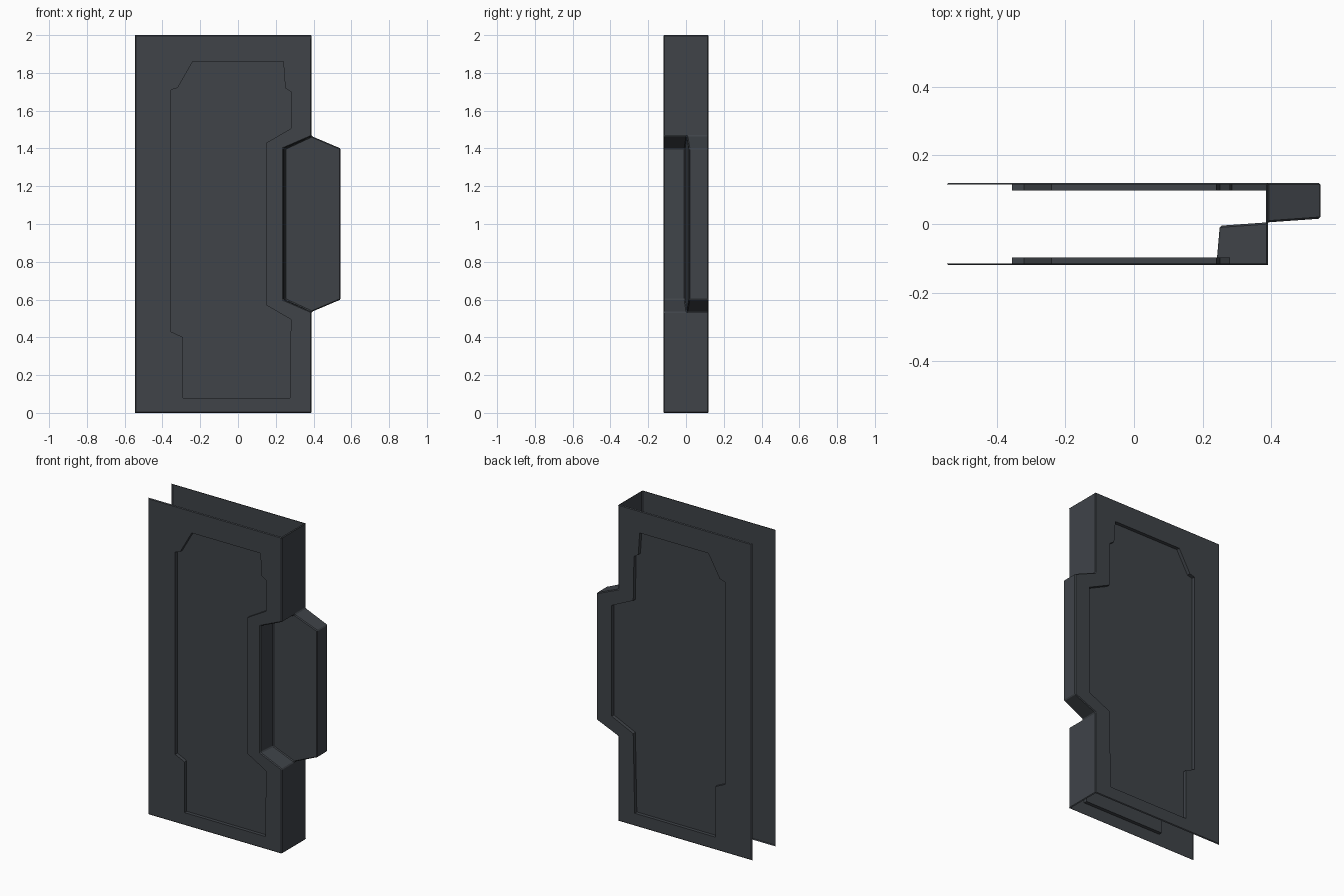
import bpy, bmesh

if "Cube" in bpy.data.objects:
    bpy.data.objects.remove(bpy.data.objects["Cube"])

LEFT, RIGHT, TIP = -0.54, 0.39, 0.543   # door edge, latch edge, tongue tip
H, D, DEPTH = 2.0, 0.12, 0.022          # height, half thickness, recess depth
LIP = 0.005                             # rolled rim on the open edges

# dark blue-grey paint
paint = bpy.data.materials.new("dark_paint")
paint.diffuse_color = (0.05, 0.057, 0.066, 1)
paint.use_nodes = True
paint.node_tree.nodes["Principled BSDF"].inputs["Base Color"].default_value = paint.diffuse_color


def finish(bm, name, outward):
    """Weld, orient using a signed test, and make the painted object."""
    bmesh.ops.remove_doubles(bm, verts=bm.verts, dist=1e-4)
    bmesh.ops.recalc_face_normals(bm, faces=bm.faces)
    bm.normal_update()
    if outward(bm) < 0:
        bmesh.ops.reverse_faces(bm, faces=bm.faces)
    me = bpy.data.meshes.new(name)
    bm.to_mesh(me)
    bm.free()
    me.materials.append(paint)
    ob = bpy.data.objects.new(name, me)
    bpy.context.collection.objects.link(ob)
    return ob


def face(bm, pts):
    return bm.faces.new([bm.verts.new(p) for p in pts])


def sheet(bm, outline, hole):
    """Flat door skin with an opening for the recessed panel."""
    y = -D if outline is front else D
    edges = []
    for loop in (outline, hole):
        vs = [bm.verts.new((x, y, z)) for x, z in loop]
        edges += [bm.edges.new((vs[i - 1], vs[i])) for i in range(len(vs))]
    bmesh.ops.triangle_fill(bm, edges=edges, use_beauty=True, use_dissolve=False)


def recess(name, outline, y):
    """Shallow pan: floor plus its surrounding step."""
    bm = bmesh.new()
    s = 1 if y > 0 else -1
    yi = y - s * DEPTH
    face(bm, [(x, yi, z) for x, z in outline])
    for i, (x, z) in enumerate(outline):
        px, pz = outline[i - 1]
        face(bm, [(px, y, pz), (x, y, z), (x, yi, z), (px, yi, pz)])
    return finish(bm, name, lambda b: s * max((f.normal.y for f in b.faces), key=abs))


def panel(x_out, x_in, z_out, z_in):
    """Panel outline; only the stretch beside the latch differs per side."""
    return [(-0.29, 0.08), (0.275, 0.08), (x_out, z_out), (x_in, z_in),
            (x_in, H - z_in), (x_out, H - z_out), (0.28, 1.70), (0.25, 1.72),
            (0.24, 1.86), (-0.24, 1.86), (-0.32, 1.72), (-0.355, 1.71),
            (-0.355, 0.43), (-0.29, 0.40)]


def skin(x_latch):
    return [(LEFT, LIP), (RIGHT, LIP), (RIGHT, 0.535), (x_latch, 0.60),
            (x_latch, 1.40), (RIGHT, 1.465), (RIGHT, H - LIP), (LEFT, H - LIP)]


def mid_y(x):
    return -0.005 + 0.07 * (x - 0.25)


front_panel = panel(0.28, 0.15, 0.495, 0.57)
back_panel = panel(0.285, 0.435, 0.58, 0.65)
front, back, floor = skin(0.24), skin(TIP), skin(0.25)

# door shell: two skins, latch edge, notch and tongue
bm = bmesh.new()
sheet(bm, front, front_panel)
sheet(bm, back, back_panel)
ym = mid_y(RIGHT)
for z_end, z in ((LIP, 0.535), (H - LIP, 1.465)):
    face(bm, [(RIGHT, -D, z_end), (RIGHT, D, z_end), (RIGHT, D, z),
              (RIGHT, ym, z), (RIGHT, -D, z)])
for i in range(2, 5):
    # notch wall, then tongue wall
    for (rim, y), base in (((front, -D), floor), ((back, D), back)):
        (x0, z0), (x1, z1) = rim[i], rim[i + 1]
        (u0, w0), (u1, w1) = base[i], base[i + 1]
        face(bm, [(x0, y, z0), (x1, y, z1), (u1, mid_y(u1), w1), (u0, mid_y(u0), w0)])
# shared notch floor and tongue front
face(bm, [(x, mid_y(x), z) for x, z in floor[2:6] + [back[4], back[3]]])
shell = finish(bm, "door_shell", lambda b: sum(
    f.normal.y * f.calc_center_median().y * f.calc_area()
    for f in b.faces if abs(f.calc_center_median().y) > 0.11))
bevel = shell.modifiers.new("edge_chamfer", 'BEVEL')
bevel.width = 0.005
bevel.segments = 1
bevel.limit_method = 'ANGLE'
bevel.angle_limit = 0.4
bevel.use_clamp_overlap = False

# recessed panels on both sides
recess("front_recess", front_panel, -D)
recess("back_recess", back_panel, D)

# chamfered rim around the open top, bottom and hinge edges
bm = bmesh.new()
R = RIGHT - LIP
for s in (-1, 1):
    outer = [(RIGHT, s * D, LIP), (LEFT, s * D, LIP),
             (LEFT, s * D, H - LIP), (RIGHT, s * D, H - LIP)]
    inner = [(R, s * (D - LIP), 0), (LEFT - LIP, s * (D - LIP), 0),
             (LEFT - LIP, s * (D - LIP), H), (R, s * (D - LIP), H)]
    for i in range(3):
        face(bm, [outer[i], outer[i + 1], inner[i + 1], inner[i]])
for z0, z1 in ((LIP, 0), (H - LIP, H)):
    face(bm, [(RIGHT, -D, z0), (RIGHT, D, z0), (R, D - LIP, z1), (R, LIP - D, z1)])
finish(bm, "edge_rim", lambda b: sum(f.normal.z * (f.calc_center_median().z - 1) for f in b.faces))
